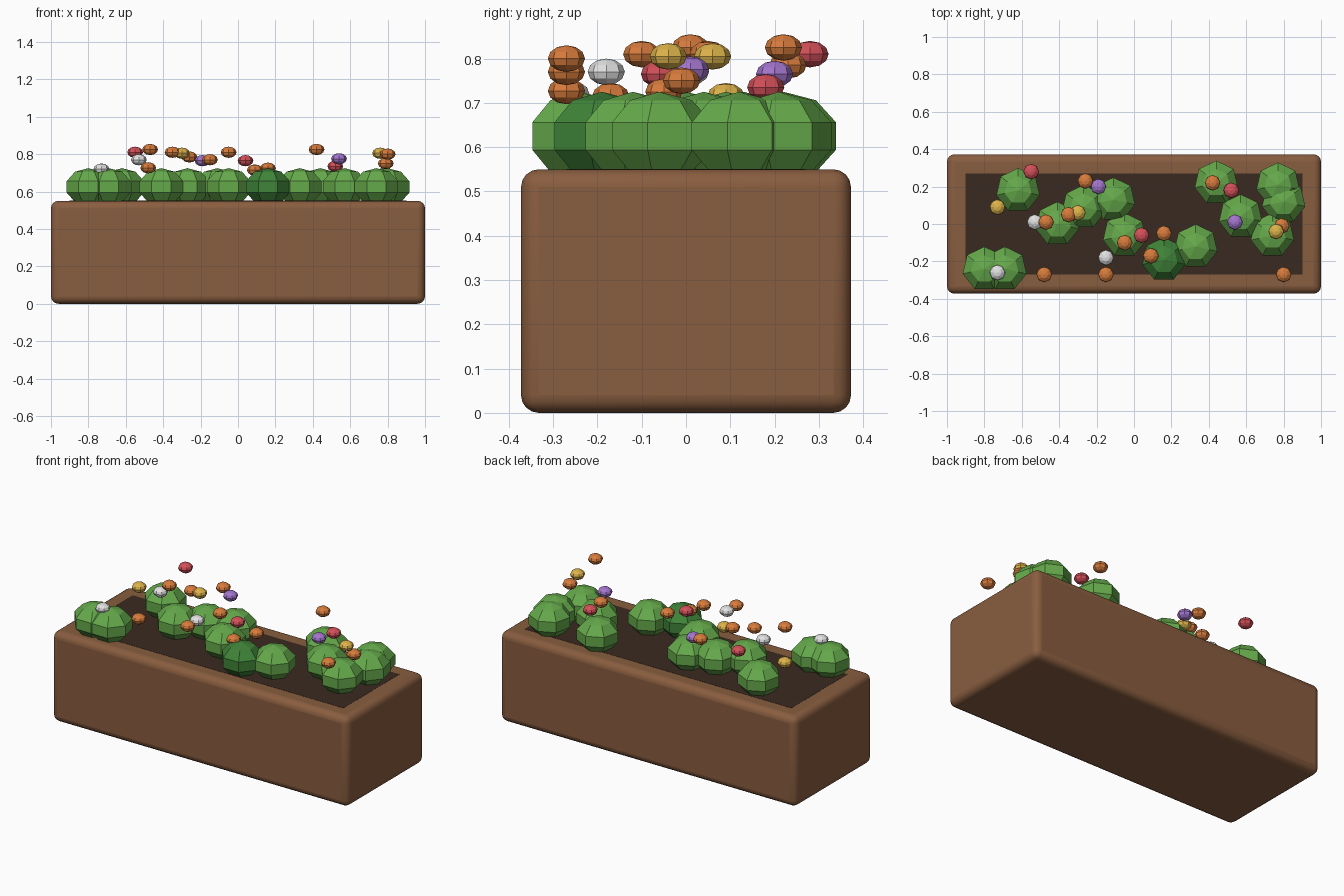
import bpy, bmesh
from mathutils import Matrix

old = bpy.data.objects.get("Cube")
if old:
    bpy.data.objects.remove(old, do_unlink=True)


def material(name, r, g, b):
    m = bpy.data.materials.new(name)
    m.use_nodes = True
    m.diffuse_color = (r, g, b, 1)
    m.node_tree.nodes["Principled BSDF"].inputs["Base Color"].default_value = (r, g, b, 1)
    return m


brown = material("brown", 0.25, 0.11, 0.05)
soil_brown = material("soil_brown", 0.042, 0.023, 0.015)
green = material("green", 0.13, 0.4, 0.07)
dark_green = material("dark_green", 0.05, 0.23, 0.04)
orange = material("orange", 0.68, 0.2, 0.045)
yellow = material("yellow", 0.72, 0.45, 0.07)
red = material("red", 0.65, 0.08, 0.1)
purple = material("purple", 0.37, 0.18, 0.62)
white = material("white", 0.76, 0.76, 0.76)


def finish(name, bm, mat, location):
    mesh = bpy.data.meshes.new(name)
    bm.to_mesh(mesh)
    bm.free()
    mesh.materials.append(mat)
    obj = bpy.data.objects.new(name, mesh)
    obj.location = location
    bpy.context.collection.objects.link(obj)
    return obj


def box(name, size, mat, location):
    bm = bmesh.new()
    bmesh.ops.create_cube(bm, size=1, matrix=Matrix.Diagonal((*size, 1)))
    return finish(name, bm, mat, location)


def blob(name, segments, rings, radius, half_height, mat, location):
    # Low-poly squashed sphere
    bm = bmesh.new()
    bmesh.ops.create_uvsphere(bm, u_segments=segments, v_segments=rings, radius=1,
                              matrix=Matrix.Diagonal((radius, radius, half_height, 1)))
    return finish(name, bm, mat, location)


# Planter trough with rounded edges
trough = box("planter_box", (2, 0.745, 0.55), brown, (0, 0, 0.275))
bevel = trough.modifiers.new("rounded_edges", "BEVEL")
bevel.width = 0.04
bevel.segments = 4
bpy.context.view_layer.objects.active = trough
trough.select_set(True)
bpy.ops.object.shade_smooth_by_angle()

# Thin bed of soil
box("soil", (1.8, 0.54, 0.008), soil_brown, (0, 0, 0.547))

# Faceted bushes
bushes = [(-0.62, 0.18), (-0.41, 0), (-0.27, 0.09), (-0.11, 0.13), (-0.05, -0.06),
          (0.33, -0.12), (0.44, 0.22), (0.57, 0.04), (0.77, 0.21), (0.8, 0.12),
          (0.74, -0.06), (-0.8, -0.24), (-0.69, -0.24)]
for x, y in bushes:
    blob("bush", 7, 5, 0.125, 0.1, green, (x, y, 0.625))
blob("dark_bush", 7, 5, 0.125, 0.1, dark_green, (0.16, -0.19, 0.625))

# Flower heads grouped by colour
flowers = {
    orange: [(-0.47, 0.01, 0.825), (-0.48, -0.27, 0.727), (-0.15, -0.27, 0.77),
             (0.8, -0.27, 0.8), (-0.26, 0.23, 0.785), (-0.35, 0.05, 0.81),
             (-0.05, -0.1, 0.81), (0.16, -0.05, 0.725), (0.09, -0.17, 0.715),
             (0.42, 0.22, 0.825), (0.79, -0.01, 0.75)],
    yellow: [(-0.73, 0.09, 0.715), (-0.3, 0.06, 0.805), (0.76, -0.04, 0.805)],
    red: [(-0.55, 0.28, 0.81), (0.04, -0.06, 0.765), (0.52, 0.18, 0.735)],
    purple: [(-0.19, 0.2, 0.765), (0.54, 0.01, 0.775)],
    white: [(-0.53, 0.01, 0.77), (-0.15, -0.18, 0.77), (-0.73, -0.26, 0.72)],
}
for mat, places in flowers.items():
    for place in places:
        blob(mat.name + "_flower", 8, 6, 0.042, 0.03, mat, place)
